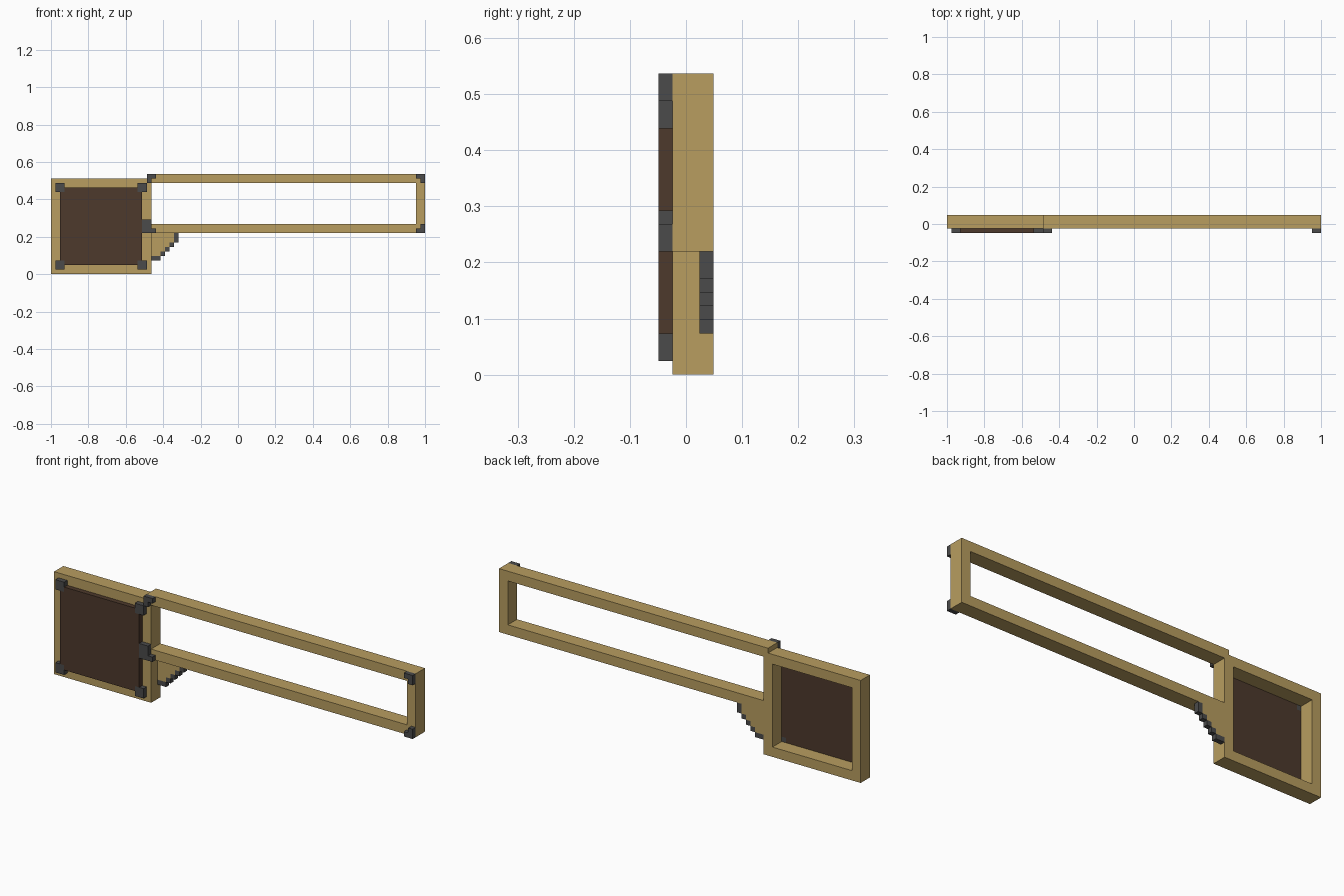
import bpy
import bmesh

if "Cube" in bpy.data.objects:
    bpy.data.objects.remove(bpy.data.objects["Cube"])

U = 2 / 82  # the model sits on a grid 82 units wide


def material(name, rgb):
    m = bpy.data.materials.new(name)
    m.diffuse_color = (*rgb, 1)
    m.use_nodes = True
    m.node_tree.nodes["Principled BSDF"].inputs["Base Color"].default_value = m.diffuse_color
    return m


TAN = material("tan wood", (0.479, 0.337, 0.117))
BROWN = material("dark brown", (0.074, 0.041, 0.025))
GRAY = material("dark gray metal", (0.069, 0.069, 0.069))


def finish(bm, name, mat):
    bmesh.ops.recalc_face_normals(bm, faces=bm.faces)
    me = bpy.data.meshes.new(name)
    bm.to_mesh(me)
    bm.free()
    me.materials.append(mat)
    bpy.context.collection.objects.link(bpy.data.objects.new(name, me))


def point(x, y, z):
    return ((x - 41) * U, (y - 2) * U, z * U)


def slab(name, outline, y0, y1, mat):
    """Extrude an x-z outline in grid units from depth y0 to y1."""
    bm = bmesh.new()
    face = bm.faces.new([bm.verts.new(point(x, y0, z)) for x, z in outline])
    ext = bmesh.ops.extrude_face_region(bm, geom=[face])["geom"]
    bmesh.ops.translate(bm, vec=(0, (y1 - y0) * U, 0),
                        verts=[g for g in ext if isinstance(g, bmesh.types.BMVert)])
    if face.is_valid and len(bm.faces) == len(outline) + 1:
        bm.faces.new([v for v in face.verts])
    finish(bm, name, mat)


def rect(x0, z0, x1, z1):
    return [(x0, z0), (x1, z0), (x1, z1), (x0, z1)]


def ring(name, outer, inner, y0, y1, mat):
    """Hollow rectangular frame."""
    bm = bmesh.new()
    loops = [[bm.verts.new(point(x, y, z)) for x, z in r]
             for r, y in ((outer, y0), (outer, y1), (inner, y1), (inner, y0))]
    for a, b in zip(loops, loops[1:] + loops[:1]):
        for i in range(4):
            j = (i + 1) % 4
            bm.faces.new((a[i], a[j], b[j], b[i]))
    finish(bm, name, mat)


# square frame and long open frame
ring("square_frame", rect(0, 0, 22, 21), rect(2, 2, 20, 19), 1, 4, TAN)
slab("long_frame", [(21, 22), (82, 22), (82, 9), (22, 9), (22, 11), (80, 11),
                    (80, 20), (22, 20), (22, 21), (21, 21)], 1, 4, TAN)

# front panel with notched corners (and a notch for the hinge side being flush)
slab("front_panel", [(3, 2), (19, 2), (19, 3), (20, 3), (20, 18), (19, 18),
                     (19, 19), (3, 19), (3, 18), (2, 18), (2, 3), (3, 3)], 0, 1, BROWN)

# corner blocks on the square frame
for x in (1, 19):
    for z in (1, 18):
        slab("panel_corner", rect(x, z, x + 2, z + 2), 0, 1, GRAY)

# L-shaped corners on the long frame
for x, dx, z, dz in ((82, -1, 22, -1), (82, -1, 9, 1), (21, 1, 22, -1)):
    slab("long_frame_corner",
         [(x + a * dx, z + b * dz) for a, b in
          ((0, 0), (2, 0), (2, 1), (1, 1), (1, 2), (0, 2))], 0, 1, GRAY)
slab("joint_bracket", [(20, 9), (23, 9), (23, 10), (22, 10), (22, 12), (20, 12)],
     0, 1, GRAY)

# stepped brace below the joint, at the back
steps = [(22, 4), (24, 4)]
for i in range(3):
    steps += [(24 + i, 5 + i), (25 + i, 5 + i)]
slab("brace_web", steps + [(27, 9), (22, 9)], 3, 4, TAN)
for x0, z0, x1, z1 in ((22, 3, 24, 4), (24, 4, 25, 5), (25, 5, 26, 6),
                       (26, 6, 27, 7), (27, 7, 28, 9)):
    slab("brace_edge", rect(x0, z0, x1, z1), 3, 4, GRAY)
